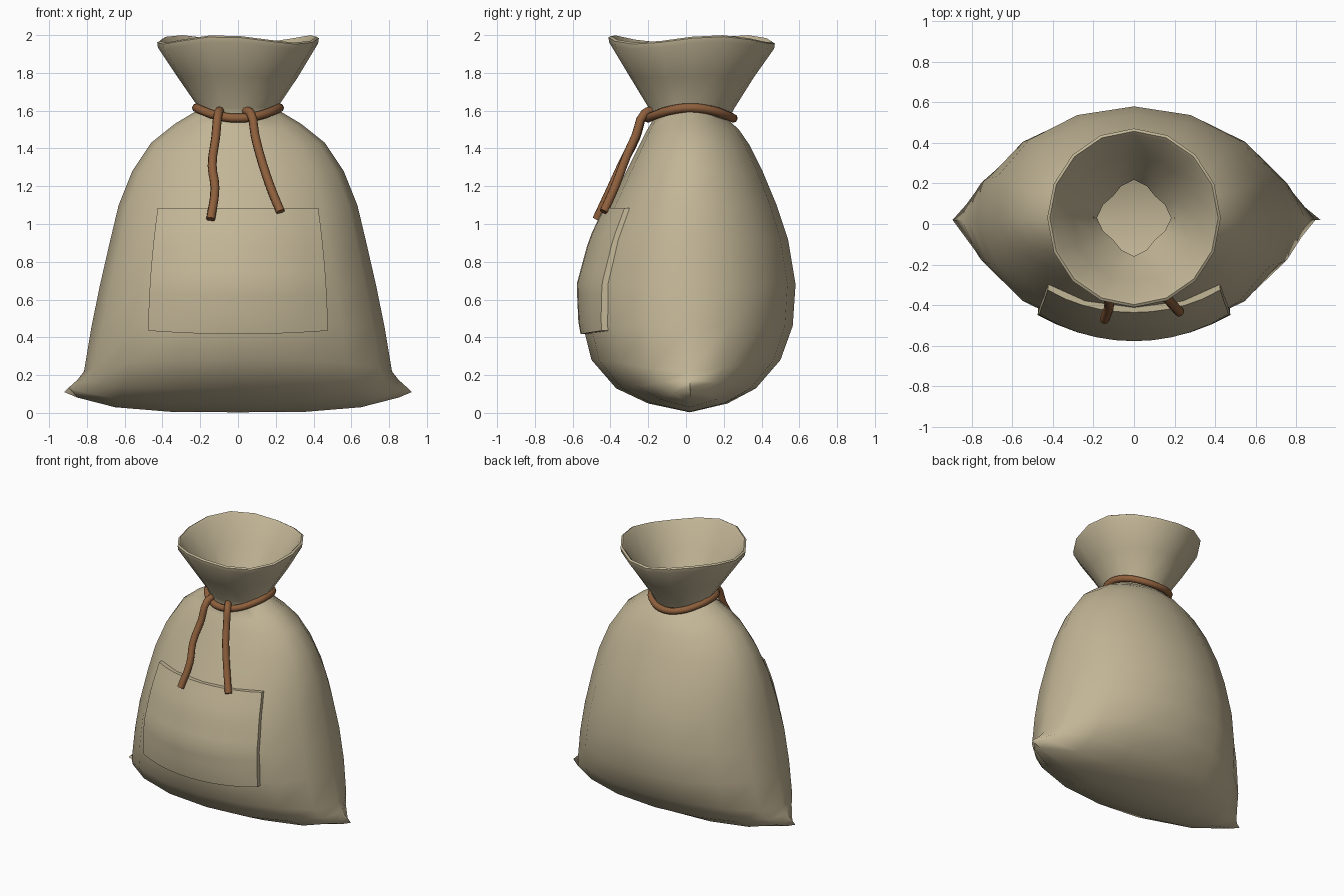
import bpy, bmesh, math

if "Cube" in bpy.data.objects:
    bpy.data.objects.remove(bpy.data.objects["Cube"])

def material(name, rgb):
    m = bpy.data.materials.new(name)
    m.diffuse_color = (*rgb, 1)
    m.use_nodes = True
    m.node_tree.nodes["Principled BSDF"].inputs["Base Color"].default_value = m.diffuse_color
    return m

CLOTH = material("tan cloth", (0.54, 0.465, 0.305))
CORD = material("brown cord", (0.27, 0.115, 0.045))
N = 16
YC = 0.02

def finish(name, bm, mat, angle=40, recalc=True):
    bmesh.ops.remove_doubles(bm, verts=bm.verts, dist=0.0005)
    if recalc:
        bmesh.ops.recalc_face_normals(bm, faces=bm.faces)
    me = bpy.data.meshes.new(name)
    bm.to_mesh(me)
    bm.free()
    me.materials.append(mat)
    ob = bpy.data.objects.new(name, me)
    bpy.context.collection.objects.link(ob)
    bpy.ops.object.select_all(action='DESELECT')
    ob.select_set(True)
    bpy.context.view_layer.objects.active = ob
    bpy.ops.object.shade_smooth_by_angle(angle=math.radians(angle))
    return ob

def loft(bm, loops):
    rings = [[bm.verts.new(p) for p in loop] for loop in loops]
    for lo, hi in zip(rings, rings[1:]):
        for i in range(len(lo)):
            j = (i + 1) % len(lo)
            bm.faces.new((lo[i], lo[j], hi[j], hi[i]))

# Sack body rings: z, half width, front reach, back reach, lift at the sides
BODY = [
    (0.003, 0.92, -YC, YC, 0.107),
    (0.05, 0.895, 0.20, 0.22, 0.085),
    (0.13, 0.85, 0.37, 0.37, 0.045),
    (0.28, 0.815, 0.50, 0.50, -0.06),
    (0.46, 0.775, 0.545, 0.565, 0),
    (0.68, 0.73, 0.555, 0.58, 0),
    (0.92, 0.675, 0.49, 0.54, 0),
    (1.10, 0.632, 0.405, 0.48, 0),
    (1.28, 0.56, 0.315, 0.405, 0),
    (1.42, 0.46, 0.245, 0.335, 0.01),
    (1.50, 0.335, 0.205, 0.28, 0.03),
    (1.55, 0.21, 0.175, 0.225, 0.055),
]

def body_ring(z, a, f, b, lift):
    pts = []
    for i in range(N):
        t = 2 * math.pi * i / N
        c, s = math.cos(t), math.sin(t)
        y = YC + s * ((b - YC) if s > 0 else (f + YC))
        pts.append((a * c, y, z + lift * c ** 4))
    # the lowest ring is the flat bottom seam
    if z < 0.01:
        pts = [(x, YC, zz) for x, _, zz in pts]
    return pts

# Collar rings: z, radius, side lift, wobble
COLLAR = [
    (1.61, 0.218, 0.02, 0.0),
    (1.78, 0.32, 0.0, 0.2),
    (1.945, 0.424, 0.0, 1.0),
    (1.972, 0.428, 0.0, 1.0),
    (1.980, 0.415, 0.0, 1.0),
    (1.965, 0.400, 0.0, 1.0),
    (1.80, 0.305, 0.0, 0.2),
    (1.66, 0.215, 0.0, 0.0),
    (1.58, 0.165, 0.0, 0.0),
]

def collar_ring(k):
    z, r, lift, wob = COLLAR[k]
    pts = []
    for i in range(N):
        t = 2 * math.pi * i / N
        rr = r + (0.018 * math.cos(4 * t) if k == len(COLLAR) - 1 else 0)
        w = 0.02 * wob * math.sin(3 * t + 0.6)
        pts.append((rr * math.cos(t), 0.03 + rr * 1.03 * math.sin(t),
                    z + lift * math.cos(t) ** 2 + w))
    return pts

# Sack: body, pinched neck, flared collar and inner funnel in one surface
bm = bmesh.new()
loft(bm, [body_ring(*r) for r in BODY] + [collar_ring(k) for k in range(len(COLLAR))])
for f in list(bm.faces):
    if f.calc_area() < 1e-7:
        bm.faces.remove(f)
finish("sack", bm, CLOTH, 60, recalc=False)

# Front patch following the belly
def front_y(x, z):
    for p, q in zip(BODY, BODY[1:]):
        if p[0] <= z <= q[0]:
            u = (z - p[0]) / (q[0] - p[0])
            a = p[1] + u * (q[1] - p[1])
            f = p[2] + u * (q[2] - p[2])
            return YC - (f + YC) * math.sqrt(1 - (x / a) ** 2)

bm = bmesh.new()
M = 10
outer, inner = [], []
for j in range(M + 1):
    v = j / M
    for i in range(M + 1):
        u = 2 * i / M - 1
        x = u * (0.475 - 0.05 * v ** 1.8)
        z = 0.435 + 0.65 * v - 0.018 * (1 - u * u) * (1 - v)
        y = front_y(x, z)
        outer.append(bm.verts.new((x, y - 0.024, z)))
        inner.append(bm.verts.new((x * 0.995, y + 0.025, z)))
W = M + 1
for grid in (outer, inner):
    for j in range(M):
        for i in range(M):
            k = j * W + i
            bm.faces.new((grid[k], grid[k + 1], grid[k + W + 1], grid[k + W]))
edge = ([i for i in range(W)] + [j * W + M for j in range(1, W)]
        + [M * W + i for i in range(M - 1, -1, -1)] + [j * W for j in range(M - 1, 0, -1)])
for a, b in zip(edge, edge[1:] + edge[:1]):
    bm.faces.new((outer[a], outer[b], inner[b], inner[a]))
finish("front_patch", bm, CLOTH)

# Cords swept along paths
def cord(name, pts, closed=False, r=0.024):
    cu = bpy.data.curves.new(name, 'CURVE')
    cu.dimensions = '3D'
    cu.bevel_depth = r
    cu.bevel_resolution = 2
    cu.use_fill_caps = True
    cu.resolution_u = 3
    sp = cu.splines.new('BEZIER')
    sp.bezier_points.add(len(pts) - 1)
    for bp, p in zip(sp.bezier_points, pts):
        bp.co = p
        bp.handle_left_type = bp.handle_right_type = 'AUTO'
    sp.use_cyclic_u = closed
    tmp = bpy.data.objects.new(name + "_path", cu)
    bpy.context.collection.objects.link(tmp)
    me = bpy.data.meshes.new_from_object(tmp.evaluated_get(bpy.context.evaluated_depsgraph_get()))
    bpy.data.objects.remove(tmp)
    bm = bmesh.new()
    bm.from_mesh(me)
    finish(name, bm, CORD, 50)

loop = []
for i in range(12):
    t = 2 * math.pi * i / 12
    loop.append((0.22 * math.cos(t), 0.025 + 0.225 * math.sin(t), 1.56 + 0.055 * math.cos(t) ** 2))
cord("neck_cord", loop, True)
cord("left_cord_end", [(-0.095, -0.16, 1.60), (-0.105, -0.215, 1.585), (-0.118, -0.265, 1.46),
                       (-0.137, -0.34, 1.31), (-0.122, -0.395, 1.19), (-0.145, -0.472, 1.025)])
cord("right_cord_end", [(0.04, -0.17, 1.60), (0.068, -0.22, 1.585), (0.09, -0.265, 1.47),
                        (0.115, -0.31, 1.37), (0.17, -0.375, 1.2), (0.225, -0.435, 1.065)])
